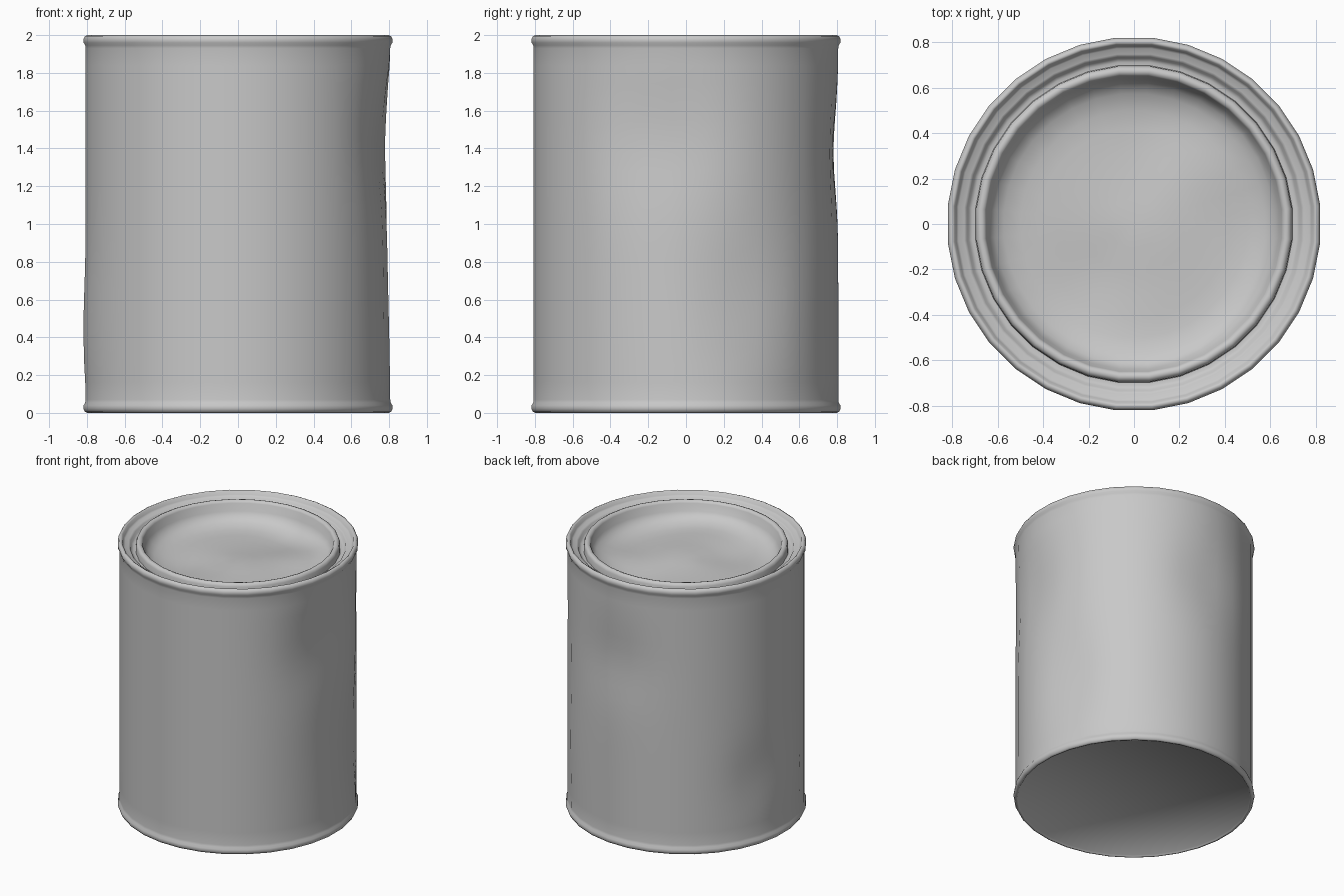
import bpy, bmesh, math
from mathutils import Vector

if "Cube" in bpy.data.objects:
    bpy.data.objects.remove(bpy.data.objects["Cube"])

SEG = 32

metal = bpy.data.materials.new("grey_metal")
metal.diffuse_color = (0.58, 0.58, 0.58, 1)
metal.use_nodes = True
metal.node_tree.nodes["Principled BSDF"].inputs["Base Color"].default_value = metal.diffuse_color


def lathe(name, profile, deform=None, angle=60):
    """Revolve (radius, z) points about z; radius 0 makes a pole."""
    bm = bmesh.new()
    rings = []
    for r, z in profile:
        if r == 0:
            rings.append([bm.verts.new((0, 0, z))] * SEG)
        else:
            rings.append([bm.verts.new((r * math.cos(a), r * math.sin(a), z))
                          for a in ((i + 0.5) * 2 * math.pi / SEG for i in range(SEG))])
    for lo, hi in zip(rings, rings[1:]):
        for i in range(SEG):
            j = (i + 1) % SEG
            quad = list(dict.fromkeys((lo[i], lo[j], hi[j], hi[i])))
            bm.faces.new(quad)
    if deform:
        for v in bm.verts:
            deform(v)
    me = bpy.data.meshes.new(name)
    bm.to_mesh(me)
    bm.free()
    me.materials.append(metal)
    ob = bpy.data.objects.new(name, me)
    bpy.context.collection.objects.link(ob)
    bpy.context.view_layer.objects.active = ob
    ob.select_set(True)
    bpy.ops.object.shade_smooth_by_angle(angle=math.radians(angle))
    ob.select_set(False)
    return ob


# Wall dents: azimuth, height, depth, width in degrees, height spread
DENTS = [(-10, 1.45, 0.045, 19, 0.33), (20, 0.6, 0.03, 13, 0.4), (0, 0.9, 0.015, 18, 0.5),
         (88, 1.38, 0.032, 16, 0.28), (162, 0.5, 0.025, 11, 0.25),
         (185, 0.45, -0.012, 18, 0.3), (48, 0.6, -0.008, 14, 0.4)]


def dent_wall(v):
    if not 0.07 < v.co.z < 1.93 or math.hypot(v.co.x, v.co.y) < 0.8:
        return
    az = math.degrees(math.atan2(v.co.y, v.co.x))
    fade = min(1, (v.co.z - 0.05) / 0.2, (1.95 - v.co.z) / 0.2)
    push = 0
    for a, z, d, wa, wz in DENTS:
        da = (az - a + 180) % 360 - 180
        push += d * math.exp(-(da / wa) ** 2 - ((v.co.z - z) / wz) ** 2)
    r = Vector((v.co.x, v.co.y)).length
    k = (r - push * fade) / r
    v.co.x *= k
    v.co.y *= k


def dent_lid(v):
    if v.co.z > 1.9 or math.hypot(v.co.x, v.co.y) > 0.62:
        return
    for x, y, d, w in ((-0.2, -0.25, 0.02, 0.2), (0.42, 0.28, -0.025, 0.2),
                       (0.1, 0.45, 0.02, 0.18), (0.05, -0.05, -0.025, 0.2),
                       (0.1, -0.42, -0.02, 0.25)):
        v.co.z -= d * math.exp(-((v.co.x - x) ** 2 + (v.co.y - y) ** 2) / w ** 2)


# Can body: recessed base, bottom bead, wall, top bead, ledge and channel
body = [(0, 0.012), (0.79, 0.012), (0.795, 0.004), (0.803, 0.0), (0.815, 0.006),
        (0.823, 0.022), (0.821, 0.04), (0.813, 0.054)]
body += [(0.81, 0.07 + 1.86 * i / 20) for i in range(21)]
body += [(0.813, 1.946), (0.821, 1.96), (0.823, 1.978), (0.815, 1.994), (0.803, 2.0),
         (0.793, 1.994), (0.785, 1.972), (0.775, 1.962), (0.75, 1.96),
         (0.738, 1.952), (0.73, 1.932), (0.715, 1.925), (0.698, 1.925)]
lathe("can_body", body, dent_wall)

# Pressed lid: rounded bead with a sunken, dented panel
lid = [(0.70, 1.925), (0.697, 1.965), (0.69, 1.982), (0.675, 1.988), (0.66, 1.983),
       (0.652, 1.97), (0.64, 1.915), (0.615, 1.88), (0.575, 1.855), (0.50, 1.838),
       (0.42, 1.835), (0.32, 1.835), (0.22, 1.835), (0.11, 1.835), (0, 1.835)]
lathe("lid", lid, dent_lid)
